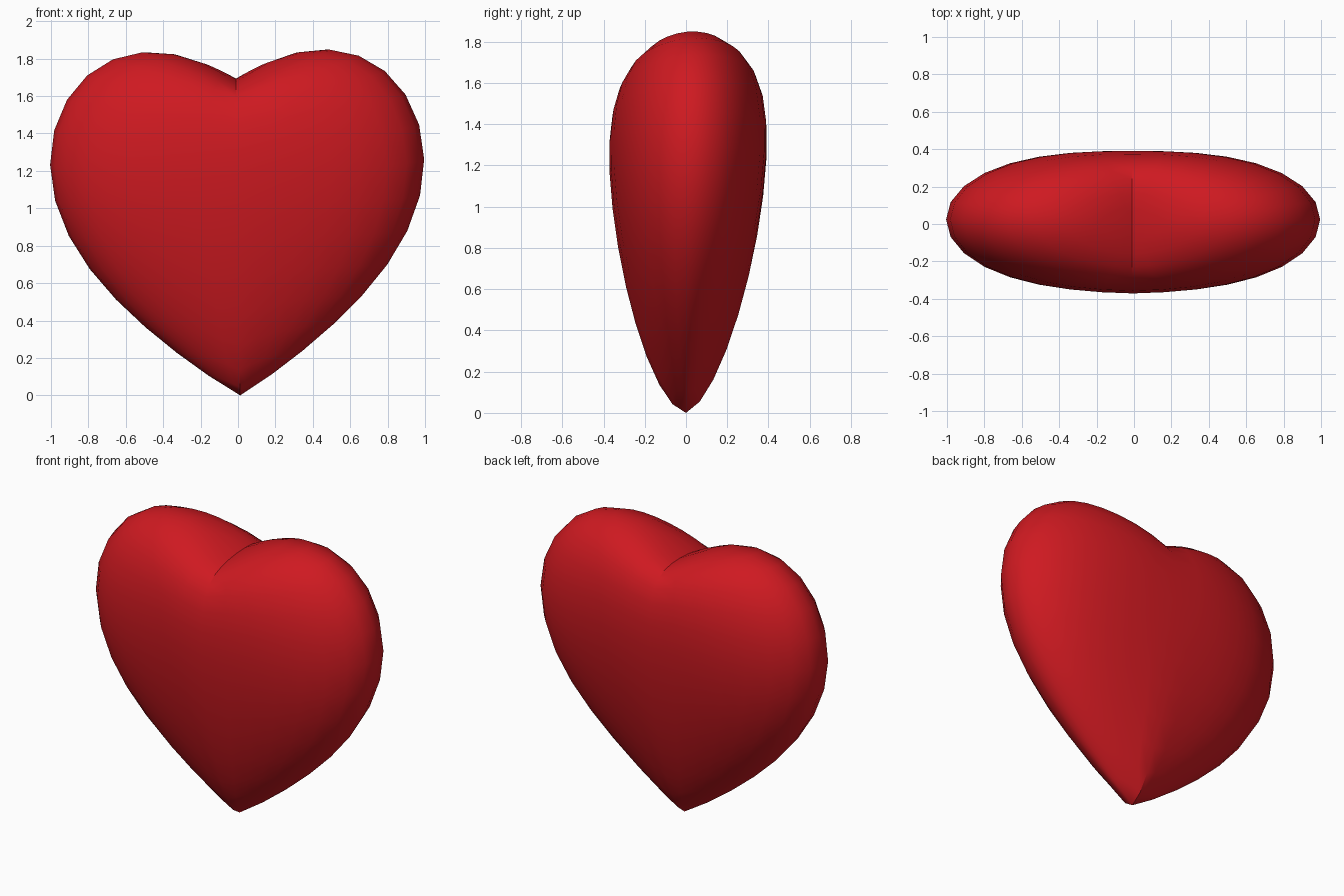
import bpy, bmesh, math

if "Cube" in bpy.data.objects:
    bpy.data.objects.remove(bpy.data.objects["Cube"])


def heart_point(u, v, w):
    """Map a point of the unit sphere onto the plump heart."""
    a, b = abs(u), min(abs(v), 1.0)
    x = u * (0.86 + 0.14 * a * a)
    y = 0.4 * v * (0.95 + 0.1 * w) * (1 + 0.27 * a * a)
    # slight belly towards the back
    y += 0.024 * (1 - w * w) * (0.4 + 0.6 * a)
    # sides are lifted, leaving the notch above and the point below
    lift = 0.5 * a - 0.1 * a ** 3
    lift += 0.35 * b ** (1.75 + 0.3 * w) * (1 - 0.9 * a)
    z = 0.853 + w * (0.845 + 0.125 * a * a) + lift + 0.09 * y
    # tiny sideways roll
    return x - 0.013 * (z - 0.9), y, z + 0.015 * x


# Heart body
bm = bmesh.new()
bmesh.ops.create_uvsphere(bm, u_segments=32, v_segments=16, radius=1.0)
for vert in bm.verts:
    vert.co = heart_point(*vert.co)
low = min(vert.co.z for vert in bm.verts)
for vert in bm.verts:
    vert.co.z -= low
mesh = bpy.data.meshes.new("heart")
bm.to_mesh(mesh)
bm.free()
heart = bpy.data.objects.new("heart", mesh)
bpy.context.collection.objects.link(heart)

# Red surface, smooth with a sharp centre crease
red = bpy.data.materials.new("red")
red.diffuse_color = (0.62, 0.01, 0.015, 1)
red.use_nodes = True
red.node_tree.nodes["Principled BSDF"].inputs["Base Color"].default_value = red.diffuse_color
mesh.materials.append(red)
bpy.context.view_layer.objects.active = heart
heart.select_set(True)
bpy.ops.object.shade_smooth_by_angle(angle=math.radians(30))
